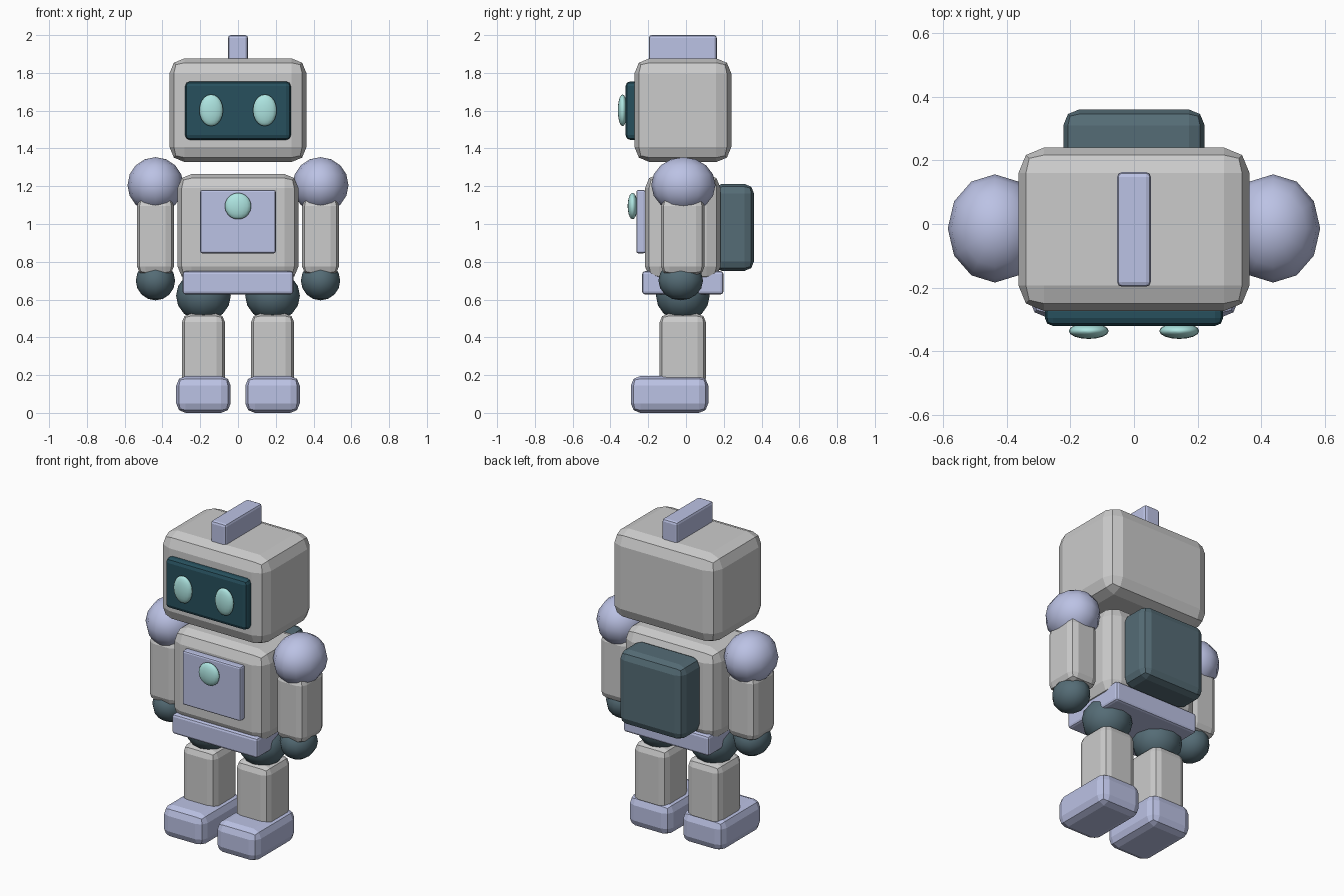
import bpy

if "Cube" in bpy.data.objects:
    bpy.data.objects.remove(bpy.data.objects["Cube"])

CY = -0.017  # shared depth centre of the body


def material(name, rgb):
    m = bpy.data.materials.new(name)
    m.diffuse_color = (*rgb, 1)
    m.use_nodes = True
    m.node_tree.nodes["Principled BSDF"].inputs["Base Color"].default_value = m.diffuse_color
    return m


LAVENDER = material("lavender", (0.50, 0.54, 0.78))
SLATE = material("slate", (0.09, 0.15, 0.18))
VISOR = material("dark_teal", (0.02, 0.08, 0.11))
GLOW = material("pale_aqua", (0.42, 0.78, 0.75))


def finish(ob, name, mat):
    ob.name = name
    if mat:
        ob.data.materials.append(mat)
    return ob


def box(name, x, y, z, bevel, mat=None):
    """Bevelled box from (min, max) ranges."""
    lo, hi = zip(x, y, z)
    bpy.ops.mesh.primitive_cube_add(size=1, location=[(a + b) / 2 for a, b in zip(lo, hi)])
    ob = bpy.context.object
    ob.scale = [b - a for a, b in zip(lo, hi)]
    bpy.ops.object.transform_apply(location=False, rotation=False, scale=True)
    mod = ob.modifiers.new("Bevel", 'BEVEL')
    mod.width = bevel
    mod.segments = 2
    return finish(ob, name, mat)


def ball(name, centre, radii, mat, segments=12, rings=8):
    """Smooth ellipsoid."""
    bpy.ops.mesh.primitive_uv_sphere_add(segments=segments, ring_count=rings, radius=1, location=centre)
    ob = bpy.context.object
    ob.scale = radii
    bpy.ops.object.transform_apply(location=False, rotation=False, scale=True)
    bpy.ops.object.shade_smooth()
    return finish(ob, name, mat)


def around(c, size):
    return (c - size / 2, c + size / 2)


# Head, crest and visor
box("head", (-0.363, 0.363), (-0.273, 0.24), (1.328, 1.877), 0.08)
box("crest", (-0.053, 0.053), around(CY, 0.36), (1.84, 2.0), 0.015, LAVENDER)
box("visor", (-0.28, 0.28), (-0.32, -0.25), (1.445, 1.755), 0.025, VISOR)

# Torso, chest plate, backpack and belt
box("torso", (-0.32, 0.32), around(CY, 0.40), (0.70, 1.265), 0.075)
box("chest_plate", (-0.2, 0.2), (-0.263, -0.215), (0.845, 1.18), 0.01, LAVENDER)
ball("chest_light", (0, -0.283, 1.095), (0.07, 0.026, 0.07), GLOW, 16, 10)
box("backpack", (-0.222, 0.222), (0.14, 0.36), (0.752, 1.212), 0.05, SLATE)
box("belt", (-0.293, 0.293), around(CY, 0.43), (0.627, 0.75), 0.015, LAVENDER)

# Paired parts
for side, s in (("left", 1), ("right", -1)):
    ball(f"{side}_eye", (0.142 * s, -0.336, 1.602), (0.063, 0.025, 0.084), GLOW, 16, 10)
    ball(f"{side}_shoulder", (0.437 * s, CY + 0.003, 1.206), (0.148, 0.17, 0.148), LAVENDER)
    box(f"{side}_arm", around(0.437 * s, 0.195), around(CY, 0.23), (0.73, 1.14), 0.045)
    ball(f"{side}_hand", (0.437 * s, -0.028, 0.70), (0.104, 0.118, 0.104), SLATE)
    ball(f"{side}_hip", (0.183 * s, CY, 0.62), (0.145, 0.142, 0.135), SLATE)
    box(f"{side}_leg", around(0.183 * s, 0.228), around(CY, 0.245), (0.14, 0.525), 0.045)
    box(f"{side}_foot", around(0.183 * s, 0.288), (-0.292, 0.118), (0.0, 0.195), 0.05, LAVENDER)
